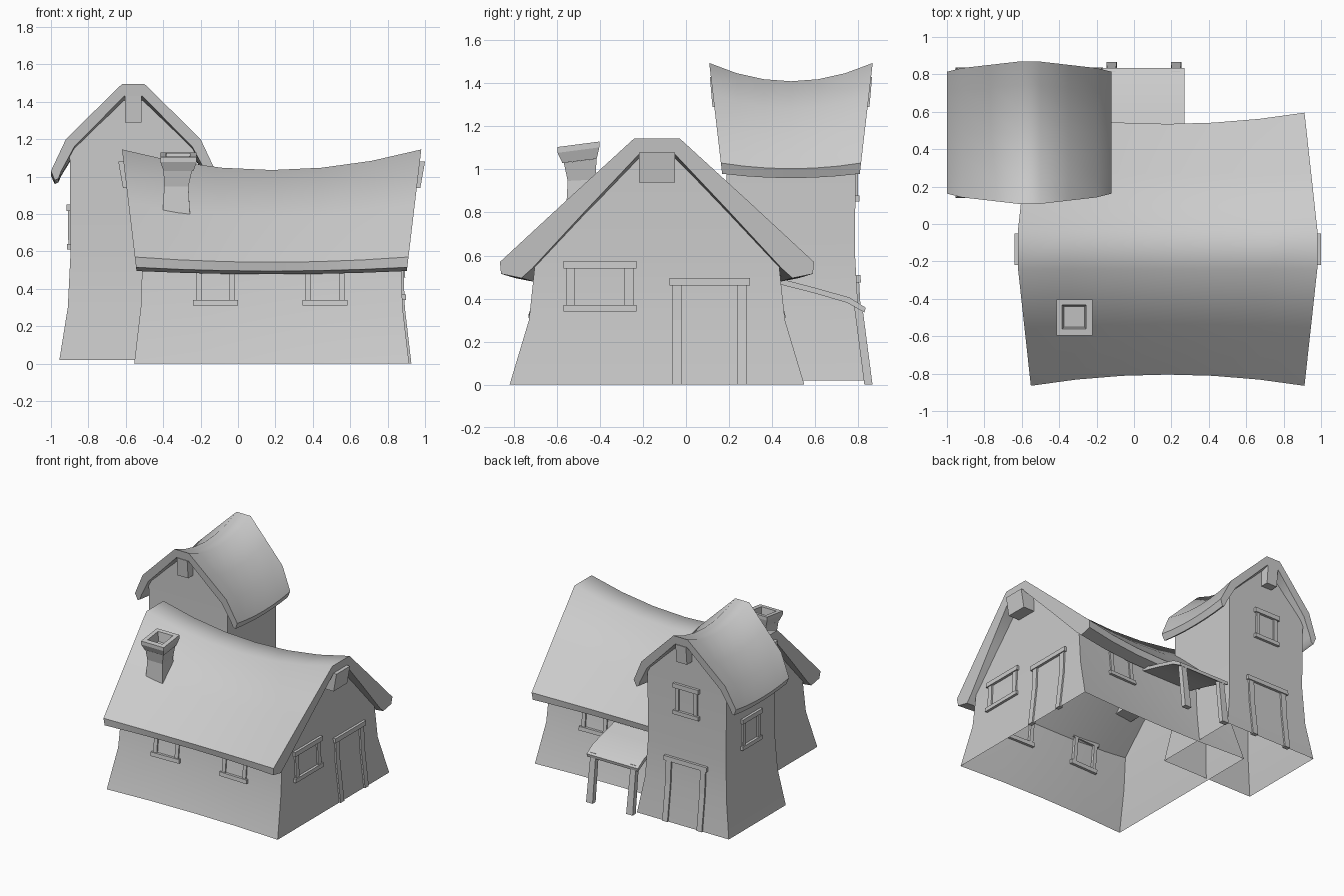
import bpy, bmesh
from mathutils import Matrix, Vector

if "Cube" in bpy.data.objects:
    bpy.data.objects.remove(bpy.data.objects["Cube"])

MAIN = Matrix.Translation((0.18, -0.135, 0))
TOWER = Matrix.Translation((-0.56, 0.488, 0)) @ Matrix.Rotation(1.5707963, 4, 'Z')


def finish(bm, name, mat=None, smooth=None):
    bmesh.ops.recalc_face_normals(bm, faces=bm.faces)
    me = bpy.data.meshes.new(name)
    bm.to_mesh(me)
    bm.free()
    if mat:
        me.transform(mat)
    ob = bpy.data.objects.new(name, me)
    bpy.context.collection.objects.link(ob)
    if smooth:
        bpy.ops.object.select_all(action='DESELECT')
        bpy.context.view_layer.objects.active = ob
        ob.select_set(True)
        bpy.ops.object.shade_smooth_by_angle(angle=smooth)
    return ob


def loft(bm, rings, cap0=False, cap1=False):
    """Join closed rings of points with quads."""
    vs = [[bm.verts.new(p) for p in r] for r in rings]
    n = len(vs[0])
    for a, b in zip(vs, vs[1:]):
        for i in range(n):
            j = (i + 1) % n
            bm.faces.new((a[i], a[j], b[j], b[i]))
    if cap0:
        bm.faces.new(vs[0])
    if cap1:
        bm.faces.new(vs[-1])
    return vs


def size_at(levels, z):
    """Half length and half width of a wall at height z."""
    for (z0, l0, w0), (z1, l1, w1) in zip(levels, levels[1:]):
        if z <= z1:
            t = (z - z0) / (z1 - z0)
            return l0 + t * (l1 - l0), w0 + t * (w1 - w0)
    return levels[-1][1:]


# Walls: flared rings, open below, with a gable at each end
def walls(name, levels, peak, mat, bow):
    bm = bmesh.new()
    us = (-1, -0.5, 0, 0.5, 1)
    rings = []
    for z, l, w in levels:
        r = [(u * l, -w + bow * (1 - u * u), z) for u in us]
        r += [(u * l, w - bow * (1 - u * u), z) for u in reversed(us)]
        rings.append(r)
    top = loft(bm, rings)[-1]
    pz, pl, pw = peak
    for s, (a, b) in ((-1, (top[0], top[9])), (1, (top[4], top[5]))):
        c = bm.verts.new((s * pl, pw, pz))
        d = bm.verts.new((s * pl, -pw, pz))
        bm.faces.new((a, b, c, d))
    finish(bm, name, mat, 0.5)


# Sagging roof slab: the profile is swept along local x
def roof(name, outer, inner, ends, sag, pinch, mat, cuts=6):
    bm = bmesh.new()
    full = lambda h: [(-y, z) for y, z in reversed(h)] + h
    ring = full(outer) + full(inner)[::-1]
    lo, hi = outer[-1][1], outer[0][1]
    rings = []
    for i in range(cuts + 1):
        u = 2 * i / cuts - 1
        k = 1 - u * u
        r = []
        for y, z in ring:
            w = (z - lo) / (hi - lo)
            r.append((u * (ends[0] + w * (ends[1] - ends[0])),
                      y * (1 - pinch * k * (1 - w)),
                      z - k * (sag[0] + w * (sag[1] - sag[0]))))
        rings.append(r)
    vs = loft(bm, rings)
    n = len(ring)
    for v in (vs[0], vs[-1]):
        for i in range(n // 2 - 1):
            bm.faces.new((v[i], v[i + 1], v[n - 2 - i], v[n - 1 - i]))
    finish(bm, name, mat, 0.85)


# Window and door trim that follows the wall curve
def trim(name, levels, mat, bow, end, side, s, width, z0, z1, jamb, door=False):
    bm = bmesh.new()

    def point(t, z, d):
        l, w = size_at(levels, z)
        if end:
            return Vector((side * (l + d), t, z))
        return Vector((t, side * (w - bow * (1 - (t / l) ** 2) + d), z))

    def bar(a, b, za, zb, d):
        zs = [za] + [q for q in (0.3, 0.6) if za < q < zb] + [zb]
        loft(bm, [[point(a, z, -0.02), point(b, z, -0.02),
                   point(b, z, d), point(a, z, d)] for z in zs], True, True)

    h, lip = width / 2, 0.015
    bar(s - h - lip, s + h + lip, z1 - 0.035, z1, 0.02)
    base = z0 if door else z0 + 0.03
    if not door:
        bar(s - h - lip, s + h + lip, z0, base, 0.02)
    for k in (-1, 1):
        a, b = sorted((s + k * h, s + k * (h - jamb)))
        bar(a, b, base, z1 - 0.035, 0.012)
    finish(bm, name, mat)


# Ridge beam ends, front face leaning outward
def beam(name, mat, side, x0, xb, xt, zb, zt, h):
    bm = bmesh.new()
    loft(bm, [[(side * x0, y, zb), (side * xb, y, zb),
               (side * xt, y, zt), (side * x0, y, zt)] for y in (-h, h)], True, True)
    finish(bm, name, mat)


# Main house
ML = [(0, 0.735, 0.685), (0.3, 0.70, 0.595), (0.58, 0.69, 0.565)]
walls("main_walls", ML, (1.08, 0.705, 0.075), MAIN, 0.025)
roof("main_roof", [(0.105, 1.145), (0.42, 0.857), (0.73, 0.57), (0.725, 0.515)],
     [(0.075, 1.08), (0.33, 0.81), (0.58, 0.54), (0.63, 0.495)],
     (0.725, 0.80), (0.02, 0.11), 0.09, MAIN)
for i, (side, x) in enumerate(((-1, -0.30), (-1, 0.285), (1, 0.30))):
    trim(f"side_window_{i}", ML, MAIN, 0.025, False, side, x, 0.21, 0.31, 0.55, 0.03)
trim("gable_window", ML, MAIN, 0.025, True, 1, -0.265, 0.31, 0.34, 0.575, 0.04)
trim("main_door_frame", ML, MAIN, 0.025, True, 1, 0.245, 0.345, 0.0, 0.495, 0.045, True)

# Tower
TL = [(0.02, 0.35, 0.395), (0.3, 0.315, 0.35), (0.6, 0.298, 0.335), (1.14, 0.30, 0.34)]
walls("tower_walls", TL, (1.43, 0.305, 0.05), TOWER, 0)
roof("tower_roof", [(0.06, 1.495), (0.21, 1.348), (0.36, 1.20), (0.44, 1.03), (0.42, 0.98)],
     [(0.05, 1.43), (0.18, 1.297), (0.315, 1.16), (0.385, 1.03), (0.40, 0.99)],
     (0.32, 0.38), (0.02, 0.085), 0, TOWER)
trim("tower_back_window", TL, TOWER, 0, True, 1, 0.0, 0.19, 0.85, 1.09, 0.03)
trim("tower_left_window", TL, TOWER, 0, False, 1, 0.0, 0.21, 0.61, 0.85, 0.03)
trim("tower_door_frame", TL, TOWER, 0, True, 1, 0.0, 0.34, 0.02, 0.51, 0.045, True)

for side, tag in ((-1, "a"), (1, "b")):
    beam("main_beam_" + tag, MAIN, side, 0.66, 0.795, 0.82, 0.94, 1.08, 0.083)
    beam("tower_beam_" + tag, TOWER, side, 0.27, 0.365, 0.377, 1.29, 1.43, 0.045)

# Chimney: pinched shaft, tilted flared cap and a recessed flue
def square(cx, cy, z, h, tilt):
    return [(cx + a * h, cy + b * h, z + tilt * b * h)
            for a, b in ((-1, -1), (1, -1), (1, 1), (-1, 1))]

bm = bmesh.new()
loft(bm, [square(-0.33, -0.485, 0.72, 0.077, 0), square(-0.33, -0.485, 0.95, 0.065, 0.05),
          square(-0.322, -0.492, 1.04, 0.076, 0.12)], True, True)
finish(bm, "chimney_shaft")
bm = bmesh.new()
loft(bm, [square(-0.318, -0.495, 1.04, 0.08, 0.12), square(-0.318, -0.5, 1.09, 0.097, 0.13),
          square(-0.318, -0.5, 1.117, 0.097, 0.13), square(-0.32, -0.497, 1.117, 0.064, 0.13),
          square(-0.32, -0.497, 1.045, 0.055, 0.13)], True, True)
finish(bm, "chimney_cap")

# Lean-to roof and posts behind the house
bm = bmesh.new()
prof = [(0.42, 0.497), (0.60, 0.45), (0.76, 0.405), (0.835, 0.358),
        (0.83, 0.335), (0.75, 0.38), (0.60, 0.424), (0.42, 0.47)]
rings = [[(x, y, z) for y, z in prof] for x in (-0.17, 0.27)]
vs = loft(bm, rings)
for v in vs:
    for i in range(3):
        bm.faces.new((v[i], v[i + 1], v[6 - i], v[7 - i]))
finish(bm, "lean_to_roof", None, 0.7)
for i, x in enumerate((-0.12, 0.225)):
    bm = bmesh.new()
    loft(bm, [[(x + a * h, y + b * 0.019, z) for a, b in ((-1, -1), (1, -1), (1, 1), (-1, 1))]
              for y, z, h in ((0.848, 0, 0.028), (0.80, 0.37, 0.022))], True, True)
    finish(bm, f"lean_to_post_{i}")
